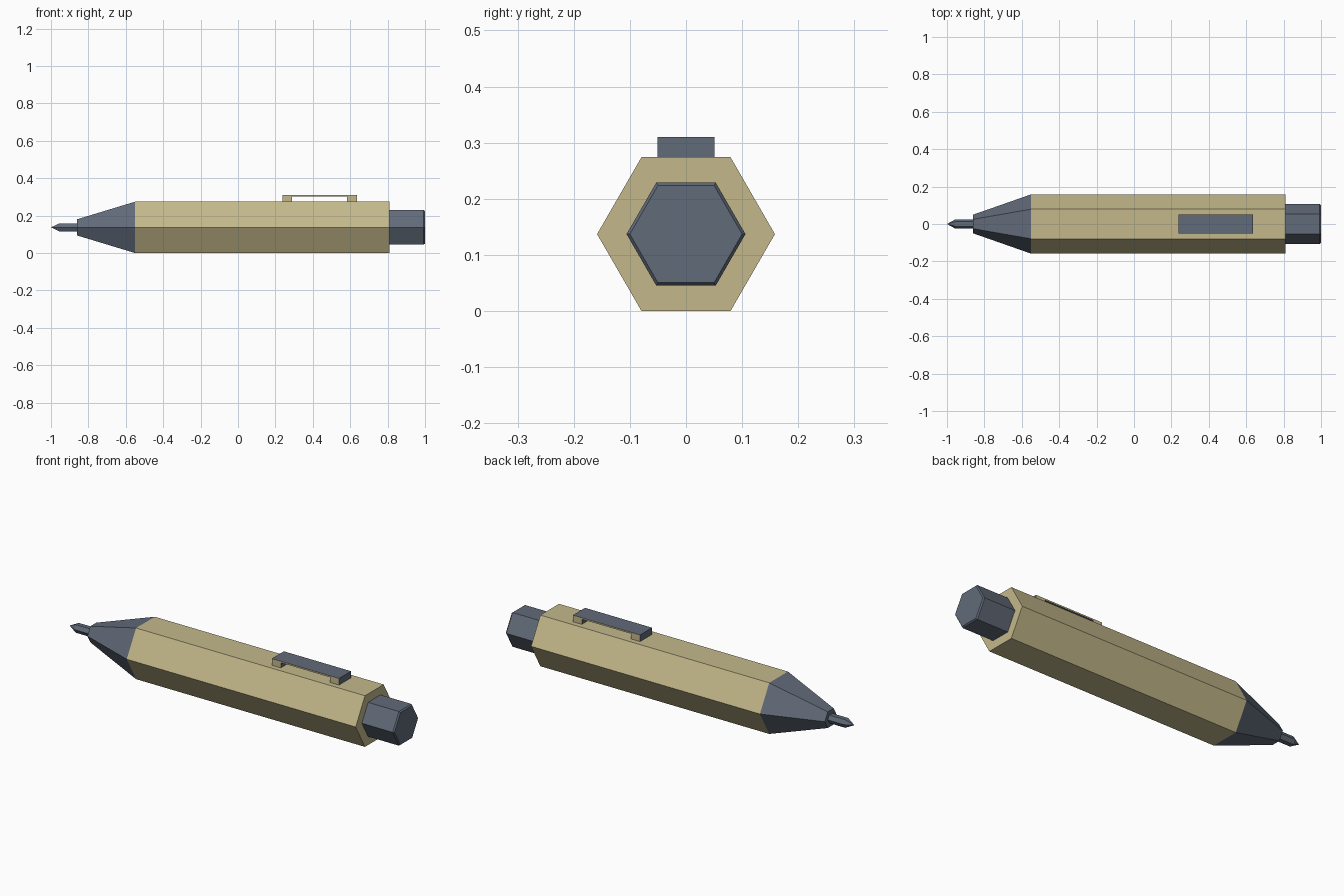
import bpy, math

if "Cube" in bpy.data.objects:
    bpy.data.objects.remove(bpy.data.objects["Cube"])

ZC = 0.137  # height of the pen axis


def material(name, rgb):
    m = bpy.data.materials.new(name)
    m.diffuse_color = (*rgb, 1)
    m.use_nodes = True
    m.node_tree.nodes["Principled BSDF"].inputs["Base Color"].default_value = m.diffuse_color
    return m


tan = material("tan", (0.55, 0.48, 0.26))
slate = material("slate", (0.12, 0.145, 0.19))


def add_object(name, verts, faces, *mats):
    mesh = bpy.data.meshes.new(name)
    mesh.from_pydata(verts, [], faces)
    for m in mats:
        mesh.materials.append(m)
    mesh.update()
    ob = bpy.data.objects.new(name, mesh)
    bpy.context.collection.objects.link(ob)
    return ob


def hex_tube(name, rings, mat, cap_start=False, cap_end=False):
    """Six-sided tube along x through (x, radius) rings; radius 0 makes a point."""
    verts, faces, loops = [], [], []
    for x, r in rings:
        n = 6 if r else 1
        start = len(verts)
        for i in range(n):
            a = math.tau * i / 6
            verts.append((x, r * math.cos(a), ZC + r * math.sin(a)))
        loops.append([start + i % n for i in range(6)])
    for a, b in zip(loops, loops[1:]):
        for i in range(6):
            j = (i + 1) % 6
            faces.append(list(dict.fromkeys((a[i], a[j], b[j], b[i]))))
    if cap_start:
        faces.append(loops[0][::-1])
    if cap_end:
        faces.append(loops[-1])
    # rings run towards +x, so reverse to face outwards
    faces = [f[::-1] for f in faces[:6 * (len(rings) - 1)]] + faces[6 * (len(rings) - 1):]
    return add_object(name, verts, faces, mat)


# Pen body, nose, writing tip and push button
hex_tube("barrel", [(-0.55, 0.1585), (0.81, 0.1585)], tan, cap_end=True)
hex_tube("nose_cone", [(-0.86, 0.05), (-0.55, 0.1585)], slate, cap_start=True)
hex_tube("writing_tip", [(-1.0, 0), (-0.955, 0.025), (-0.86, 0.025)], slate)
hex_tube("push_button", [(0.81, 0.106), (0.993, 0.106), (1.0, 0.1)], slate, cap_end=True)

# Clip: bridge profile extruded across y, tan flanks and slate elsewhere
z0, z1, z2 = 0.2743, 0.302, 0.31
profile = [(0.237, z0), (0.29, z0), (0.29, z1), (0.583, z1),
           (0.583, z0), (0.636, z0), (0.636, z2), (0.237, z2)]
n = len(profile)
verts = [(x, y, z) for y in (-0.051, 0.051) for x, z in profile]
faces = [list(range(n)), list(range(2 * n - 1, n - 1, -1))]
faces += [[(i + 1) % n, i, i + n, (i + 1) % n + n] for i in range(n)]
clip = add_object("pocket_clip", verts, faces, slate, tan)
for p in clip.data.polygons:
    p.material_index = 1 if abs(p.normal.y) > 0.9 else 0
